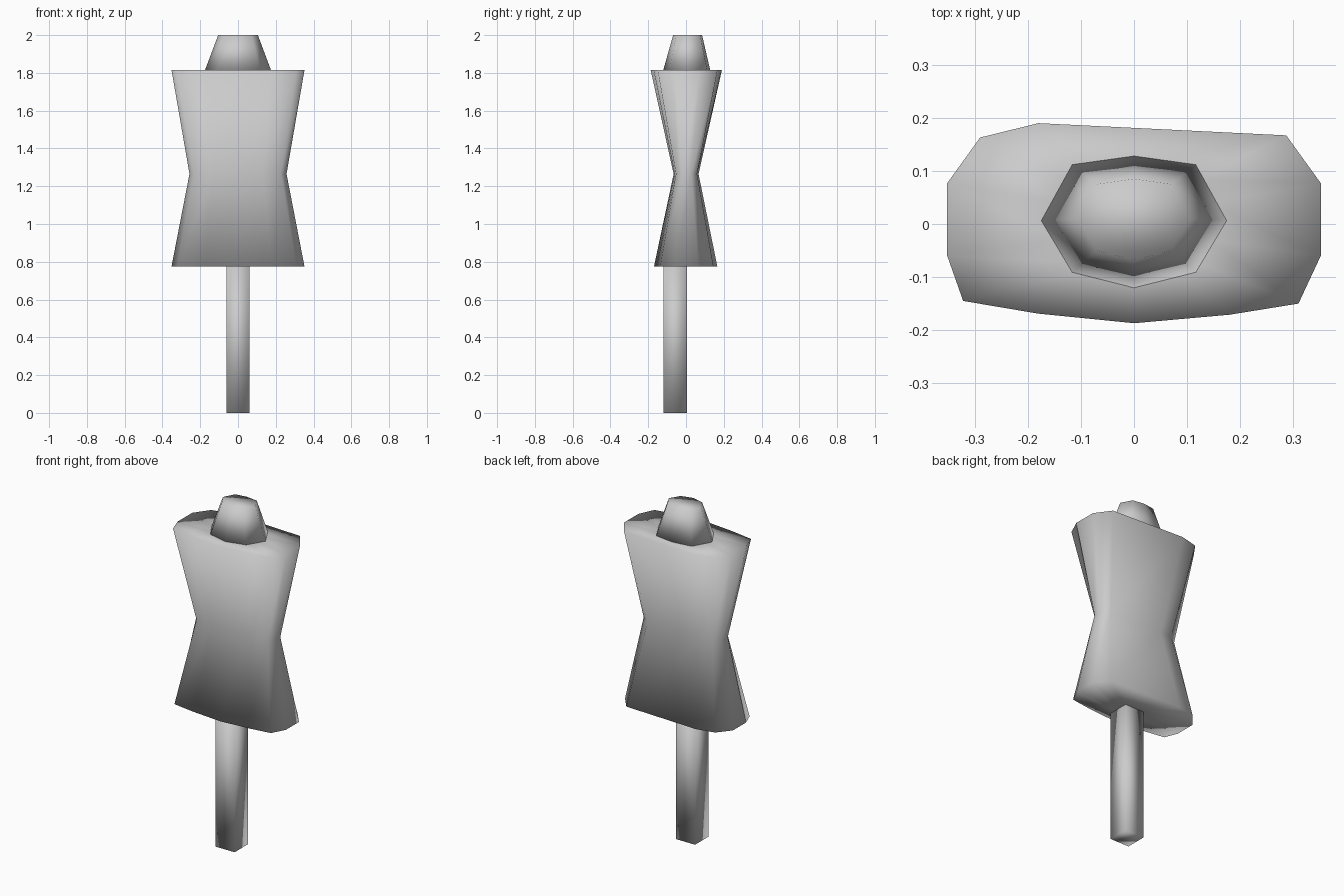
import bpy, bmesh

if "Cube" in bpy.data.objects:
    bpy.data.objects.remove(bpy.data.objects["Cube"])

# Horizontal cross-sections as (x, y) outlines, counter-clockwise
BODY = [(-0.18, 0.19), (-0.29, 0.163), (-0.352, 0.077), (-0.352, -0.06),
        (-0.322, -0.145), (-0.18, -0.169), (0, -0.187), (0.18, -0.171),
        (0.31, -0.15), (0.352, -0.06), (0.352, 0.077), (0.287, 0.167)]
NECK = [(0, 0.085), (-0.07, 0.075), (-0.105, 0.01), (-0.07, -0.05),
        (0, -0.068), (0.07, -0.05), (0.105, 0.01), (0.07, 0.075)]
SQUARE = [(-1, 1), (-1, -1), (1, -1), (1, 1)]


def loft(name, outline, stations):
    """Skin a closed solid through scaled outlines: (z, scale x, scale y, shift y)."""
    bm = bmesh.new()
    rings = [[bm.verts.new((x * sx, y * sy + dy, z)) for x, y in outline]
             for z, sx, sy, dy in stations]
    n = len(outline)
    for lo, hi in zip(rings, rings[1:]):
        for i in range(n):
            j = (i + 1) % n
            bm.faces.new((lo[i], lo[j], hi[j], hi[i]))
    bm.faces.new(rings[0][::-1])
    bm.faces.new(rings[-1])
    bmesh.ops.recalc_face_normals(bm, faces=bm.faces)
    for f in bm.faces:
        f.smooth = True
    mesh = bpy.data.meshes.new(name)
    bm.to_mesh(mesh)
    bm.free()
    ob = bpy.data.objects.new(name, mesh)
    bpy.context.collection.objects.link(ob)
    return ob


# Torso: hips, waist, shoulders, with inset rings on the flat caps
loft("torso", BODY, [(0.775, 0.3, 0.3, -0.04), (0.775, 1.0, 0.89, -0.003),
                     (1.265, 0.73, 0.35, 0.0), (1.815, 1.0, 1.0, 0.0),
                     (1.815, 0.4, 0.5, 0.0)])

# Tapered neck
loft("neck", NECK, [(1.813, 1.67, 1.63, -0.01), (2.0, 1, 1, 0)])

# Square stand pole
loft("stand_pole", SQUARE, [(0, 0.062, 0.062, -0.058), (0.78, 0.062, 0.062, -0.058)])
